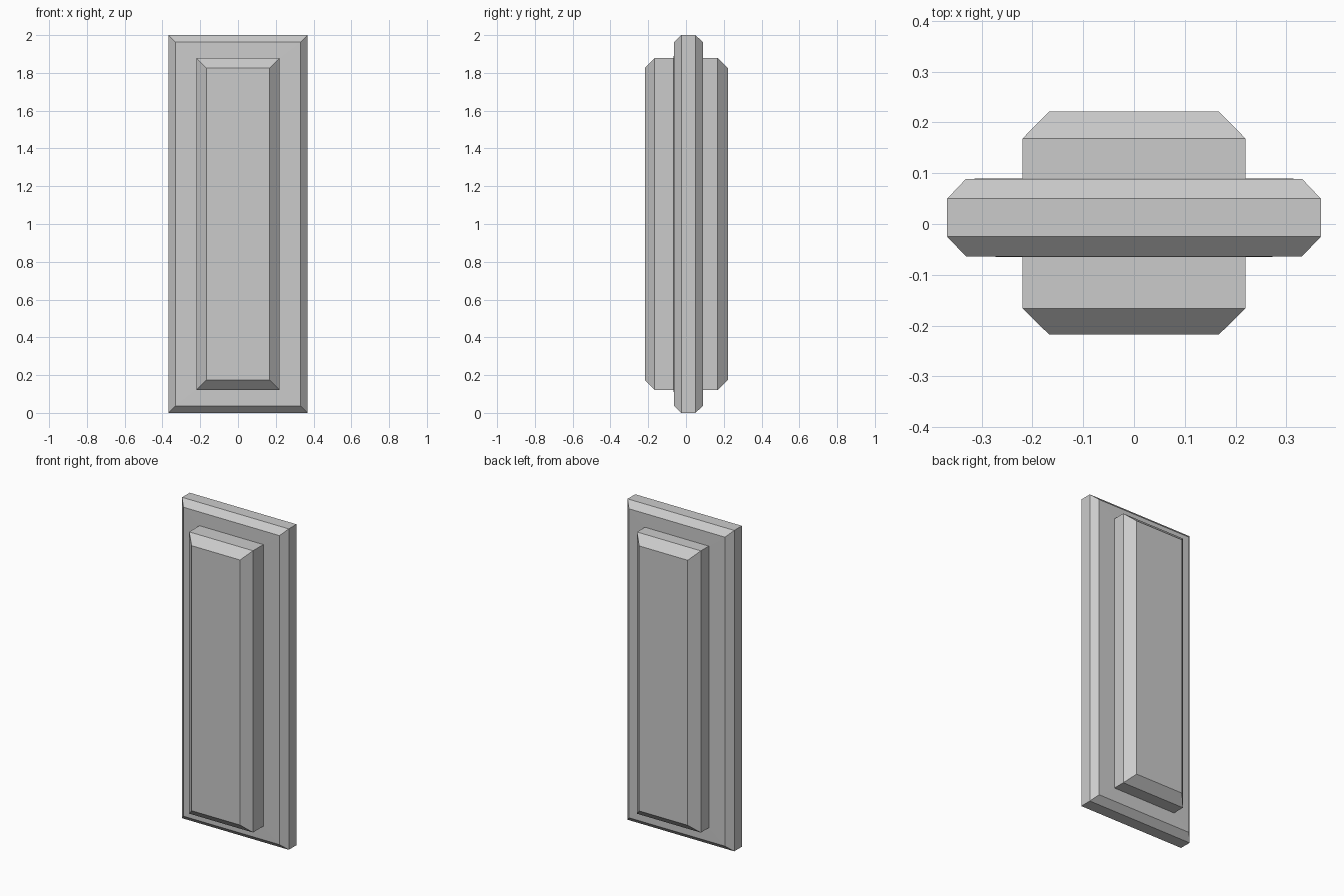
import bpy, bmesh

if "Cube" in bpy.data.objects:
    bpy.data.objects.remove(bpy.data.objects["Cube"])

# Profile through the thickness: (y, half width, half height)
# raised front panel -> chamfered slab -> raised back panel
PROFILE = [
    (-0.218, 0.167, 0.826),
    (-0.166, 0.220, 0.878),
    (-0.065, 0.220, 0.878),
    (-0.064, 0.331, 0.963),
    (-0.025, 0.368, 1.000),
    (0.050, 0.368, 1.000),
    (0.089, 0.331, 0.963),
    (0.090, 0.220, 0.878),
    (0.168, 0.220, 0.878),
    (0.222, 0.167, 0.826),
]


def loft_rectangles(name, profile, z_mid):
    """Join a stack of rectangles along y into one closed flat-shaded mesh."""
    bm = bmesh.new()
    rings = [[bm.verts.new((sx * w, y, z_mid + sz * h))
              for sx, sz in ((-1, -1), (1, -1), (1, 1), (-1, 1))]
             for y, w, h in profile]
    for a, b in zip(rings, rings[1:]):
        for i in range(4):
            j = (i + 1) % 4
            bm.faces.new((a[i], a[j], b[j], b[i]))
    bm.faces.new(rings[0])
    bm.faces.new(rings[-1])
    bmesh.ops.recalc_face_normals(bm, faces=bm.faces)
    mesh = bpy.data.meshes.new(name)
    bm.to_mesh(mesh)
    bm.free()
    obj = bpy.data.objects.new(name, mesh)
    bpy.context.collection.objects.link(obj)
    return obj


# Slab with a raised, chamfered panel on each face
loft_rectangles("raised_panel_slab", PROFILE, 1.0)
